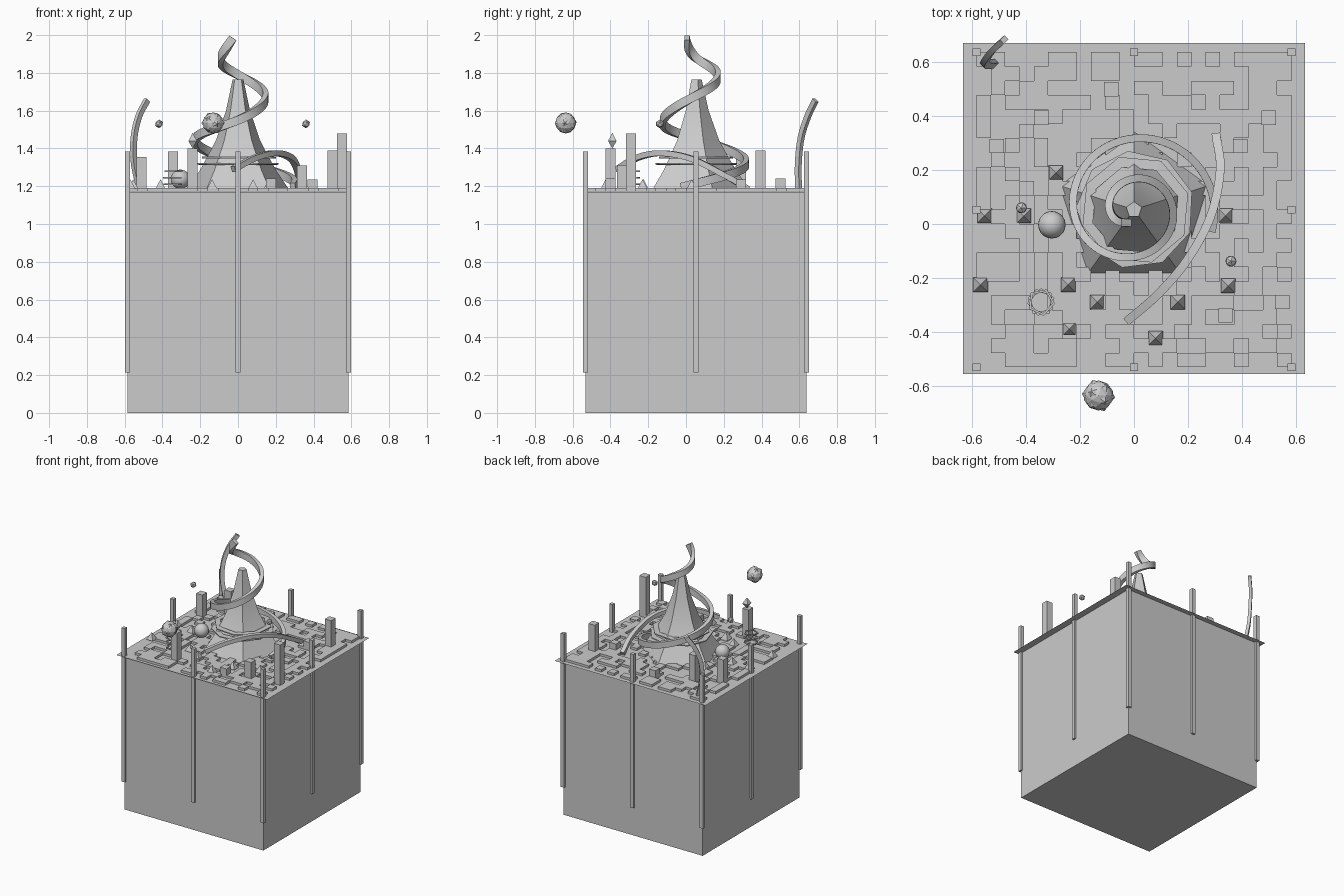
import bpy, bmesh, math, random
from mathutils import Vector, Matrix

if "Cube" in bpy.data.objects:
    bpy.data.objects.remove(bpy.data.objects["Cube"])

random.seed(5)
CY = 0.053           # y of block centre
GROUND, TILE_TOP = 1.172, 1.19
CELL = 1.17 / 22


def finish(bm, name, smooth=None):
    bmesh.ops.recalc_face_normals(bm, faces=bm.faces)
    me = bpy.data.meshes.new(name)
    bm.to_mesh(me)
    bm.free()
    ob = bpy.data.objects.new(name, me)
    bpy.context.collection.objects.link(ob)
    if smooth:
        bpy.context.view_layer.objects.active = ob
        ob.select_set(True)
        bpy.ops.object.shade_smooth_by_angle(angle=math.radians(smooth))
        ob.select_set(False)
    return ob


def add_box(bm, x, y, sx, sy, z0, z1):
    m = Matrix.Translation((x, y, (z0 + z1) / 2)) @ Matrix.Diagonal((sx, sy, z1 - z0, 1))
    bmesh.ops.create_cube(bm, size=1, matrix=m)


def add_pyramid(bm, x, y, z, width, h):
    m = Matrix.Translation((x, y, z + h / 2)) @ Matrix.Rotation(math.pi / 4, 4, 'Z')
    r = width / math.sqrt(2)
    bmesh.ops.create_cone(bm, cap_ends=True, segments=4, radius1=r if h > 0 else 0,
                          radius2=0 if h > 0 else r, depth=abs(h), matrix=m)


def lathe(bm, profile, sides, centre, start=0.0, closed=False):
    """Sweep (radius, z) points around a vertical axis."""
    rows = []
    for r, z in profile:
        rows.append([bm.verts.new((centre[0] + r * math.cos(start + 2 * math.pi * i / sides),
                                   centre[1] + r * math.sin(start + 2 * math.pi * i / sides), z))
                     for i in range(sides)])
    pairs = list(zip(rows, rows[1:])) + ([(rows[-1], rows[0])] if closed else [])
    for a, b in pairs:
        for i in range(sides):
            j = (i + 1) % sides
            bm.faces.new((a[i], a[j], b[j], b[i]))
    if not closed:
        bm.faces.new(rows[0])
        bm.faces.new(rows[-1])


def catmull(pts, steps=8):
    p = [Vector(q) for q in pts]
    p = [2 * p[0] - p[1]] + p + [2 * p[-1] - p[-2]]
    out = []
    for i in range(1, len(p) - 2):
        a, b, c, d = p[i - 1:i + 3]
        for k in range(steps):
            t = k / steps
            out.append(0.5 * (2 * b + (c - a) * t + (2 * a - 5 * b + 4 * c - d) * t * t
                              + (3 * b - a - 3 * c + d) * t ** 3))
    return out + [p[-2]]


def ribbon(name, path, w, h, ref=Vector((0, 0, 1))):
    """Rectangular bar along a path."""
    bm = bmesh.new()
    rings = []
    for i, p in enumerate(path):
        t = (path[min(i + 1, len(path) - 1)] - path[max(i - 1, 0)]).normalized()
        s = t.cross(ref).normalized()
        u = s.cross(t)
        rings.append([bm.verts.new(p + s * a * w / 2 + u * b * h / 2)
                      for a, b in ((-1, -1), (1, -1), (1, 1), (-1, 1))])
    for a, b in zip(rings, rings[1:]):
        for i in range(4):
            j = (i + 1) % 4
            bm.faces.new((a[i], a[j], b[j], b[i]))
    bm.faces.new(rings[0])
    bm.faces.new(rings[-1])
    finish(bm, name, 35)


# Main block and thin overhanging sheet on top
bm = bmesh.new()
add_box(bm, 0, CY, 1.172, 1.168, 0, GROUND - 0.003)
finish(bm, "base_block")
bm = bmesh.new()
bmesh.ops.create_grid(bm, x_segments=1, y_segments=1, size=0.5,
                      matrix=Matrix.Translation((0, 0.058, GROUND)) @ Matrix.Diagonal((1.27, 1.23, 1, 1)))
finish(bm, "top_sheet")

# Eight perimeter posts
bm = bmesh.new()
for i in (-1, 0, 1):
    for j in (-1, 0, 1):
        if i or j:
            add_box(bm, i * 0.585, CY + j * 0.585, 0.028, 0.028, 0.215, 1.385)
finish(bm, "perimeter_posts")

# Scattered raised tiles
bm = bmesh.new()
for i in range(22):
    for j in range(22):
        if random.random() < 0.5:
            add_box(bm, (i - 10.5) * CELL, CY + (j - 10.5) * CELL, CELL, CELL, GROUND, TILE_TOP)
finish(bm, "raised_tiles")

# Tall columns
bm = bmesh.new()
for x, y, z in ((-.51, .29, 1.355), (-.345, .395, 1.385), (-.24, -.4, 1.40), (.34, -.34, 1.31),
                (.55, -.29, 1.48), (.5, .395, 1.39), (.395, .29, 1.235),
                (-.085, .5, 1.24), (.175, -.4, 1.24)):
    add_box(bm, x, y, CELL, CELL, GROUND, z)
finish(bm, "columns")

# Little pyramids and the double pyramid on a column
bm = bmesh.new()
for x, y in ((-.29, .19), (-.555, .03), (-.41, .03), (.34, .03), (-.57, -.225), (-.245, -.225),
             (.35, -.23), (-.137, -.29), (.163, -.29), (.08, -.425)):
    add_pyramid(bm, x, y, 1.185, 0.054, 0.052)
finish(bm, "pyramids")
bm = bmesh.new()
add_pyramid(bm, -.24, -.39, 1.44, 0.045, 0.042)
add_pyramid(bm, -.24, -.39, 1.44, 0.045, -0.04)
finish(bm, "double_pyramid")

# Flared five-sided spire
bm = bmesh.new()
lathe(bm, ((.29, 1.175), (.215, 1.28), (.168, 1.36), (.122, 1.445), (.067, 1.6), (.03, 1.765)),
      5, (0, .053), math.pi / 2)
finish(bm, "spire", 40)

# Flat polygon collars around the spire
bm = bmesh.new()
for sides, r, z in ((9, .22, 1.318), (8, .205, 1.352)):
    lathe(bm, ((r, z - .004), (r, z + .004), (r - .04, z + .006), (r - .04, z - .006)),
          sides, (0.005, .053), 0.3, True)
finish(bm, "spire_collars")

# Big spiral winding round the spire
spiral = []
for deg, r, z in ((240, .055, 1.985), (180, .09, 1.88), (90, .115, 1.79), (0, .145, 1.68),
                  (-90, .175, 1.55), (-180, .225, 1.45), (-270, .265, 1.33),
                  (-345, .295, 1.235), (-375, .3, 1.195)):
    spiral.append((deg, r, z))
path = []
for d, r, z in catmull(spiral, 14):
    a = math.radians(d)
    path.append(Vector((r * math.cos(a), .053 + r * math.sin(a), z)))
ribbon("spiral", path, 0.028, 0.045)

# Low arch beside the spire and curved tendril at the back corner
ribbon("arch", catmull([(-.025, -.36, 1.29), (.09, -.26, 1.35), (.2, -.13, 1.375), (.285, .03, 1.345),
                        (.32, .2, 1.26), (.305, .33, 1.185)]), 0.032, 0.03)
ribbon("tendril", catmull([(-.52, .595, 1.185), (-.55, .595, 1.33), (-.55, .61, 1.46),
                           (-.525, .645, 1.57), (-.482, .685, 1.655)]),
       0.03, 0.022, Vector((1, -1, 0)))

# Stack of thin five-sided rings
bm = bmesh.new()
for k, z in enumerate((1.21, 1.245, 1.28)):
    lathe(bm, ((.052, z - .004), (.052, z + .004), (.042, z + .004), (.042, z - .004)),
          5, (-.345, -.29), 0.3 + k * 0.42, True)
finish(bm, "ring_stack")

# Resting ball and two small floating balls
bm = bmesh.new()
bmesh.ops.create_uvsphere(bm, u_segments=20, v_segments=12, radius=.051,
                          matrix=Matrix.Translation((-.305, -.003, 1.237)))
finish(bm, "ball", 40)
for n, p in enumerate(((-.418, .06, 1.53), (.36, -.138, 1.53))):
    bm = bmesh.new()
    bmesh.ops.create_icosphere(bm, subdivisions=1, radius=.023, matrix=Matrix.Translation(p))
    finish(bm, f"floating_bead_{n + 1}")

# Floating faceted ball made of two crossed solids
bm = bmesh.new()
for sub, rad, turn in ((2, .056, 0), (1, .062, 0.6)):
    bmesh.ops.create_icosphere(bm, subdivisions=sub, radius=rad,
                               matrix=Matrix.Translation((-.132, -.637, 1.535)) @ Matrix.Rotation(turn, 4, (1, 1, 0)))
finish(bm, "floating_faceted_ball")
